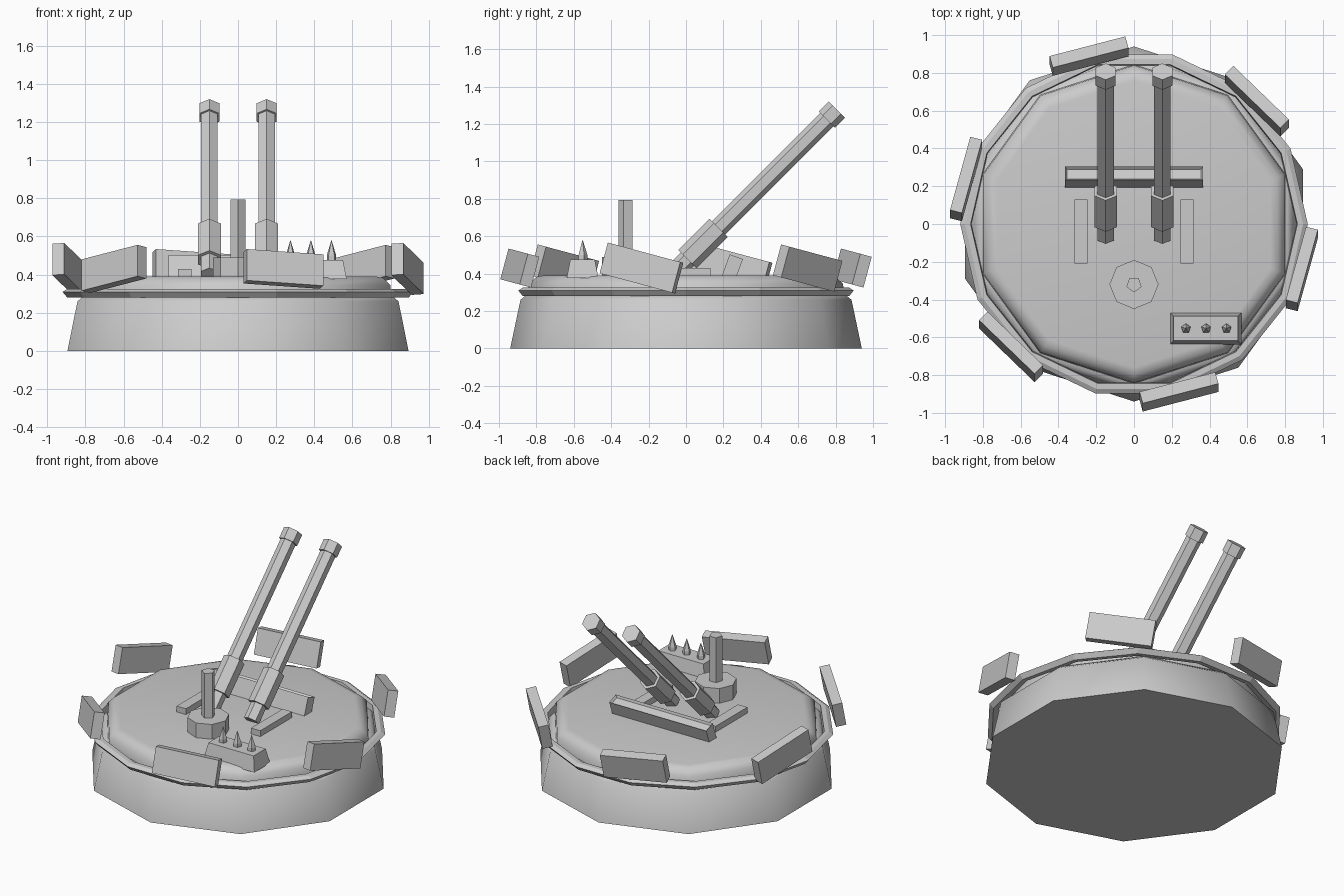
import bpy, bmesh, math
from mathutils import Matrix, Vector

if "Cube" in bpy.data.objects:
    bpy.data.objects.remove(bpy.data.objects["Cube"])

grey = bpy.data.materials.new("hull_grey")
grey.diffuse_color = (0.6, 0.6, 0.6, 1)
grey.use_nodes = True
grey.node_tree.nodes["Principled BSDF"].inputs["Base Color"].default_value = grey.diffuse_color


def finish(name, bm, matrix=None, smooth=None):
    """Turn a bmesh into a coloured, placed object."""
    bmesh.ops.recalc_face_normals(bm, faces=bm.faces)
    mesh = bpy.data.meshes.new(name)
    bm.to_mesh(mesh)
    bm.free()
    mesh.materials.append(grey)
    ob = bpy.data.objects.new(name, mesh)
    bpy.context.collection.objects.link(ob)
    if matrix:
        ob.matrix_world = matrix
    if smooth:
        bpy.ops.object.select_all(action='DESELECT')
        ob.select_set(True)
        bpy.context.view_layer.objects.active = ob
        bpy.ops.object.shade_smooth_by_angle(angle=math.radians(smooth))
    return ob


def lathe(name, profile, sides, start=0.0, closed=False, matrix=None, smooth=None):
    """Sweep (radius, z) points round z; closed profiles make a hollow ring."""
    bm = bmesh.new()
    angles = [math.radians(start) + math.tau * i / sides for i in range(sides)]
    rings = [[bm.verts.new((r * math.cos(a), r * math.sin(a), z)) for a in angles]
             for r, z in profile]
    pairs = list(zip(rings, rings[1:]))
    if closed:
        pairs.append((rings[-1], rings[0]))
    else:
        bm.faces.new(rings[0])
        bm.faces.new(rings[-1])
    for lo, hi in pairs:
        for i in range(sides):
            j = (i + 1) % sides
            bm.faces.new((lo[i], lo[j], hi[j], hi[i]))
    return finish(name, bm, matrix, smooth)


def box(name, size, matrix, taper=0.0, recess=0.0):
    """Box with an optional tapered top or a recessed tray in the top."""
    bm = bmesh.new()
    bmesh.ops.create_cube(bm, size=1)
    bmesh.ops.scale(bm, vec=size, verts=bm.verts)
    top = max(bm.faces, key=lambda f: f.calc_center_median().z)
    if taper:
        for v in top.verts:
            v.co.x -= math.copysign(taper, v.co.x)
            v.co.y -= math.copysign(taper, v.co.y)
    if recess:
        bmesh.ops.inset_individual(bm, faces=[top], thickness=0.014)
        bmesh.ops.translate(bm, vec=(0, 0, -recess), verts=top.verts)
    return finish(name, bm, matrix)


def at(x, y, z):
    return Matrix.Translation((x, y, z))


def turn(degrees, axis):
    return Matrix.Rotation(math.radians(degrees), 4, axis)


# Ten-sided drum with a softly rounded deck
lathe("drum", [(0.94, 0), (0.885, 0.26), (0.855, 0.285)], 10, 90, smooth=50)
lathe("deck", [(0.845, 0.28), (0.84, 0.345), (0.80, 0.383), (0.76, 0.39)], 10, 90, smooth=60)

# Fourteen-sided rim around the deck
lathe("rim", [(0.86, 0.285), (0.895, 0.28), (0.92, 0.31), (0.895, 0.325), (0.865, 0.325)],
      14, 0, closed=True)

# Six armour plates, all pitched the same way
for k in range(6):
    a = 45 + 60 * k
    c = turn(a, 'Z') @ Vector((0.92, 0, 0))
    box(f"armour_plate_{k + 1}", (0.065, 0.415, 0.17),
        at(c.x, c.y, 0.43) @ turn(-15, 'X') @ turn(a, 'Z'))

# Twin guns at 45 degrees, with deck rails on the outside
for side, s in (("left", -1), ("right", 1)):
    pose = at(0.15 * s, -0.07, 0.40) @ turn(-45, 'X')
    lathe(f"{side}_barrel", [(0.05, 0), (0.05, 1.20)], 6, 90, matrix=pose)
    lathe(f"{side}_sleeve", [(0.069, 0.11), (0.069, 0.345)], 6, 90, matrix=pose)
    lathe(f"{side}_muzzle", [(0.061, 1.165), (0.061, 1.24)], 6, 90, matrix=pose)
    box(f"{side}_rail", (0.07, 0.34, 0.06), at(0.28 * s, -0.04, 0.40))

# Leaning trough behind the guns
box("trough", (0.73, 0.075, 0.14), at(0, 0.245, 0.425) @ turn(-20, 'X'), recess=0.015)

# Hatch and mast
lathe("hatch", [(0.13, 0.37), (0.13, 0.49)], 8, 0, matrix=at(0, -0.32, 0))
lathe("mast", [(0.042, 0.45), (0.042, 0.795)], 5, -90, matrix=at(0, -0.32, 0))

# Spike box
box("spike_box", (0.38, 0.17, 0.10), at(0.38, -0.553, 0.427), taper=0.02)
for i, x in enumerate((0.275, 0.382, 0.49)):
    lathe(f"spike_{i + 1}", [(0.026, 0.47), (0.026, 0.50), (0.0015, 0.578)], 5, 90,
          matrix=at(x, -0.553, 0))
